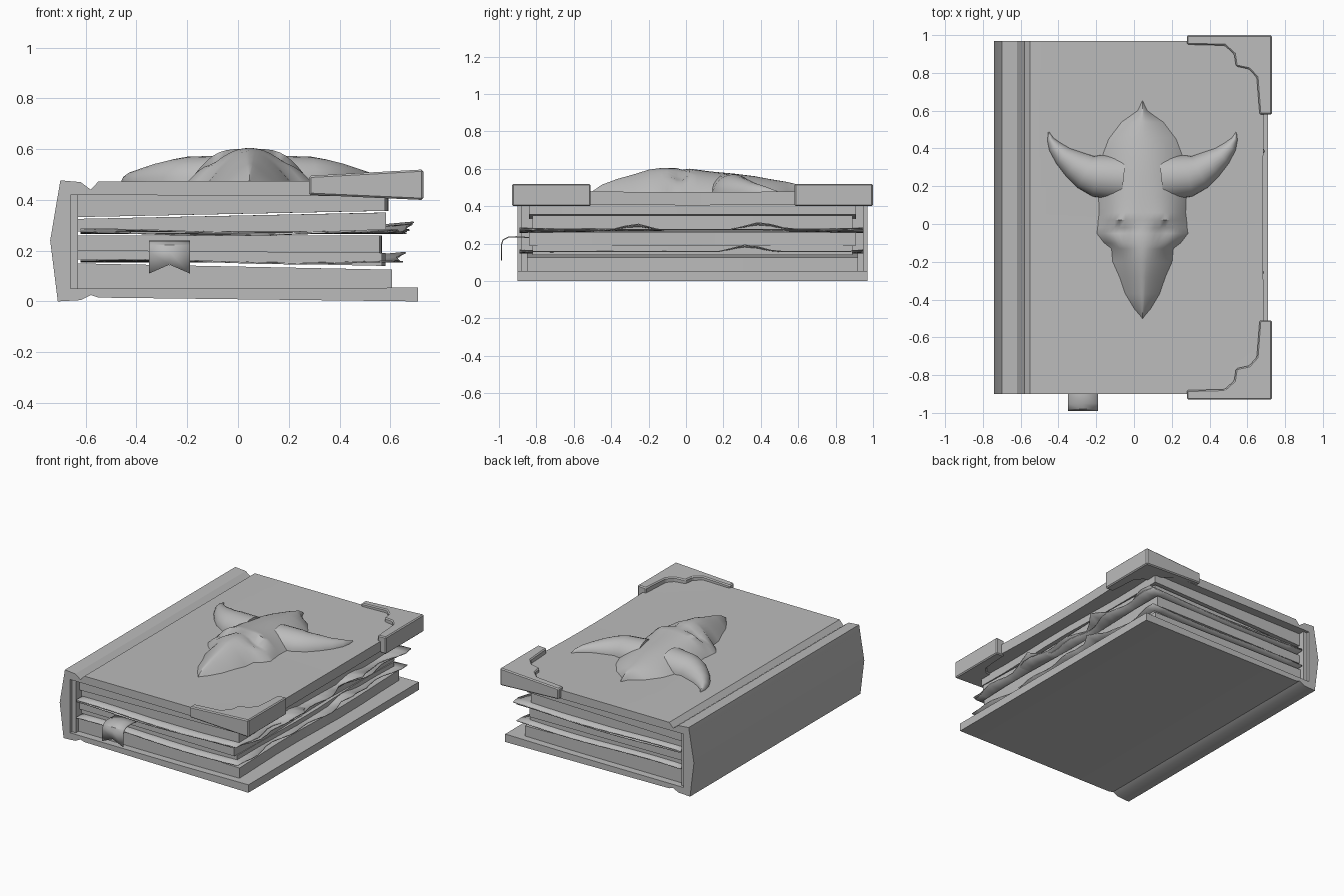
import bpy, bmesh, math
from mathutils import Vector

cube = bpy.data.objects.get("Cube")
if cube:
    bpy.data.objects.remove(cube, do_unlink=True)

grey = bpy.data.materials.new("plain grey")
grey.use_nodes = True
COLOUR = (0.5, 0.5, 0.5, 1)
grey.diffuse_color = COLOUR
grey.node_tree.nodes["Principled BSDF"].inputs["Base Color"].default_value = COLOUR

MID_Y = 0.035   # the book's own centre line in y
EMBLEM_X = 0.045
COVER_Z = 0.465


def finish(name, bm, smooth=None):
    """Turn a bmesh into a named object."""
    bmesh.ops.recalc_face_normals(bm, faces=bm.faces)
    mesh = bpy.data.meshes.new(name)
    bm.to_mesh(mesh)
    bm.free()
    mesh.materials.append(grey)
    obj = bpy.data.objects.new(name, mesh)
    bpy.context.collection.objects.link(obj)
    if smooth:
        bpy.ops.object.select_all(action='DESELECT')
        obj.select_set(True)
        bpy.context.view_layer.objects.active = obj
        bpy.ops.object.shade_smooth_by_angle(angle=math.radians(smooth))
    return obj


def loft(bm, rings, closed=True, caps=True):
    """Skin a list of equal-length rings of points."""
    rows = [[bm.verts.new(p) for p in ring] for ring in rings]
    n = len(rows[0])
    for a, b in zip(rows, rows[1:]):
        for i in range(n if closed else n - 1):
            j = (i + 1) % n
            bm.faces.new((a[i], a[j], b[j], b[i]))
    if caps:
        bm.faces.new(rows[0])
        bm.faces.new(rows[-1])
    return rows


def extrude_y(name, profile, y0, y1, steps=1, warp=None, smooth=None):
    """Run an xz profile along y, optionally bending each point."""
    rings = []
    for s in range(steps + 1):
        y = y0 + (y1 - y0) * s / steps
        ring = [(x, y, z) for x, z in profile]
        rings.append([warp(*p) for p in ring] if warp else ring)
    bm = bmesh.new()
    loft(bm, rings)
    return finish(name, bm, smooth)


# Case: spine, both boards and the hinge grooves in one C-shaped profile
case = [(-.71, 0), (-.74, .24), (-.70, .477), (-.62, .47), (-.58, .44), (-.55, .473),
        (.28, .475), (.70, .475), (.70, .405), (.28, .415), (-.63, .42), (-.66, .42),
        (-.66, .05), (.2, .05), (.71, .055), (.71, 0), (-.55, .015), (-.58, .025), (-.62, .005)]


def warp_case(x, y, z):
    # front board bows in at the middle of its edge and lifts at the corners
    if x > .6 and z > .3:
        d = abs(y - MID_Y) / .935
        return x - .018 * (1 - d * d), y, z + .015 * d * d
    return x, y, z


extrude_y("book_case", case, -.90, .97, 12, warp_case, 25)
extrude_y("spine_lining", [(-.67, .04), (-.67, .43), (-.63, .43), (-.63, .04)], -.88, .95)

# Page blocks: z at spine and at fore edge, for bottom and top, then reach and inset
blocks = [(.045, .045, .15, .125, .60, .05),
          (.165, .14, .20, .19, .575, .08),
          (.20, .19, .26, .26, .56, .06),
          (.275, .275, .325, .35, .575, .08),
          (.332, .357, .425, .415, .585, .06)]
for i, (bl, br, tl, tr, reach, inset) in enumerate(blocks):
    def ripple(x, y, z, i=i):
        return x + .008 * math.sin(5 * y + 2 * i) * (x > 0), y, z
    extrude_y(f"page_block_{i + 1}", [(-.64, bl), (reach, br), (reach, tr), (-.64, tl)],
              -.90 + inset, .97 - inset, 8, ripple, 30)


# Loose sheets with ragged fore edges and one raised fold each
def loose_sheet(name, z0, reach, fold_y, phase):
    bm = bmesh.new()
    rings = []
    for s in range(27):
        v = s / 26
        y = -.89 + 1.84 * v
        fold = max(0, 1 - abs(y - fold_y) / .15)
        tooth = .5 + .5 * math.sin(11 * y + phase) * math.cos(5 * y - phase)
        edge = .59 + (reach - .59) * max(fold, .75 * tooth)
        row = []
        for k in range(13):
            u = k / 12
            lift = .04 * fold * max(0, (u - .7) / .3)
            wave = .008 * math.sin(6 * u + phase) * abs(2 * v - 1) ** 3
            row.append((-.62 + (edge + .62) * u, y, z0 + wave + lift))
        rings.append(row)
    loft(bm, rings, closed=False, caps=False)
    obj = finish(name, bm, 30)
    mod = obj.modifiers.new("thickness", 'SOLIDIFY')
    mod.thickness = .006
    mod.offset = 0


loose_sheet("lower_loose_sheet", .157, .67, .33, .6)
loose_sheet("upper_loose_sheet", .268, .70, -.27, 2)
loose_sheet("upper_loose_sheet_tip", .276, .705, .4, 1.2)

# Ribbon bookmark: comes out of the pages, bends down, ends in a swallow tail
bm = bmesh.new()
path = [(-.80, .232), (-.90, .24), (-.95, .238), (-.98, .222), (-.99, .195), (-.99, .11)]
rings = []
for i, (y, z) in enumerate(path):
    notch = .035 if i == len(path) - 1 else 0
    rings.append([(-.35, y, z), (-.27, y, z + notch), (-.19, y, z)])
loft(bm, rings, closed=False, caps=False)
ribbon = finish("ribbon_bookmark", bm, 40)
ribbon.modifiers.new("thickness", 'SOLIDIFY').thickness = .006

# Corner guards: stepped L-shaped plates, mirrored front to back
outline = [(.28, .965), (.28, .915), (.48, .91), (.53, .865), (.54, .80), (.61, .785),
           (.65, .74), (.665, .545), (.73, .545), (.73, .965)]
for name, side in (("back_corner_guard", 1), ("front_corner_guard", -1)):
    bm = bmesh.new()
    rings = []
    for base, slope in ((.42, -.045), (.495, .055)):
        rings.append([(x, MID_Y + side * y, base + slope * (x - .28)) for x, y in outline])
    loft(bm, rings)
    guard = finish(name, bm)
    bevel = guard.modifiers.new("worn edge", 'BEVEL')
    bevel.width = .007
    bevel.segments = 1

# Skull relief: y, half width, height, roundness of the section
rows = [(-.50, .004, .015, 1.3), (-.45, .05, .05, 1.3), (-.37, .10, .08, 1.3),
        (-.28, .13, .105, 1.4), (-.20, .165, .13, 1.6), (-.13, .17, .14, 1.8),
        (-.10, .21, .14, 2), (-.05, .25, .14, 2), (-.02, .245, .13, 2.2),
        (.02, .24, .135, 2.6), (.06, .235, .13, 2.6), (.14, .24, .12, 2.5),
        (.25, .235, .11, 2.2), (.37, .22, .095, 2), (.45, .19, .08, 2),
        (.54, .12, .065, 1.8), (.60, .03, .05, 1.4), (.65, .004, .02, 1.3)]


def relief(x, y, z):
    # sunken eyes below a raised brow
    eye = math.exp(-((abs(x) - .11) / .05) ** 2 - ((y + .035) / .03) ** 2)
    brow = math.exp(-((abs(x) - .13) / .07) ** 2 - ((y - .03) / .03) ** 2)
    return max(0, z - .035 * eye + .012 * brow)


bm = bmesh.new()
rings = []
for y, w, h, k in rows:
    ring = []
    for s in range(25):
        u = -math.cos(math.pi * s / 24)
        z = relief(w * u, y, h * (1 - abs(u) ** k))
        ring.append((EMBLEM_X + w * u, y, COVER_Z + z))
    rings.append(ring)
loft(bm, rings)
finish("skull_relief", bm, 50)

# Horns: tapering half-buried tubes; x, y, half width, height
horn = [(.10, .24, .12, .11), (.245, .255, .112, .105), (.30, .275, .095, .095),
        (.36, .315, .078, .08), (.42, .36, .055, .06), (.465, .41, .036, .045),
        (.488, .45, .018, .03), (.497, .49, .002, .015)]
for name, side in (("left_horn", 1), ("right_horn", -1)):
    bm = bmesh.new()
    rings = []
    for i, (x, y, w, h) in enumerate(horn):
        a, b = horn[max(i - 1, 0)], horn[min(i + 1, len(horn) - 1)]
        across = Vector((a[1] - b[1], b[0] - a[0])).normalized()
        ring = []
        for s in range(13):
            t = math.pi * s / 12
            px, py = x + across.x * w * math.cos(t), y + across.y * w * math.cos(t)
            ring.append((EMBLEM_X + side * px, py, COVER_Z + h * math.sin(t)))
        rings.append(ring)
    loft(bm, rings)
    finish(name, bm, 50)
